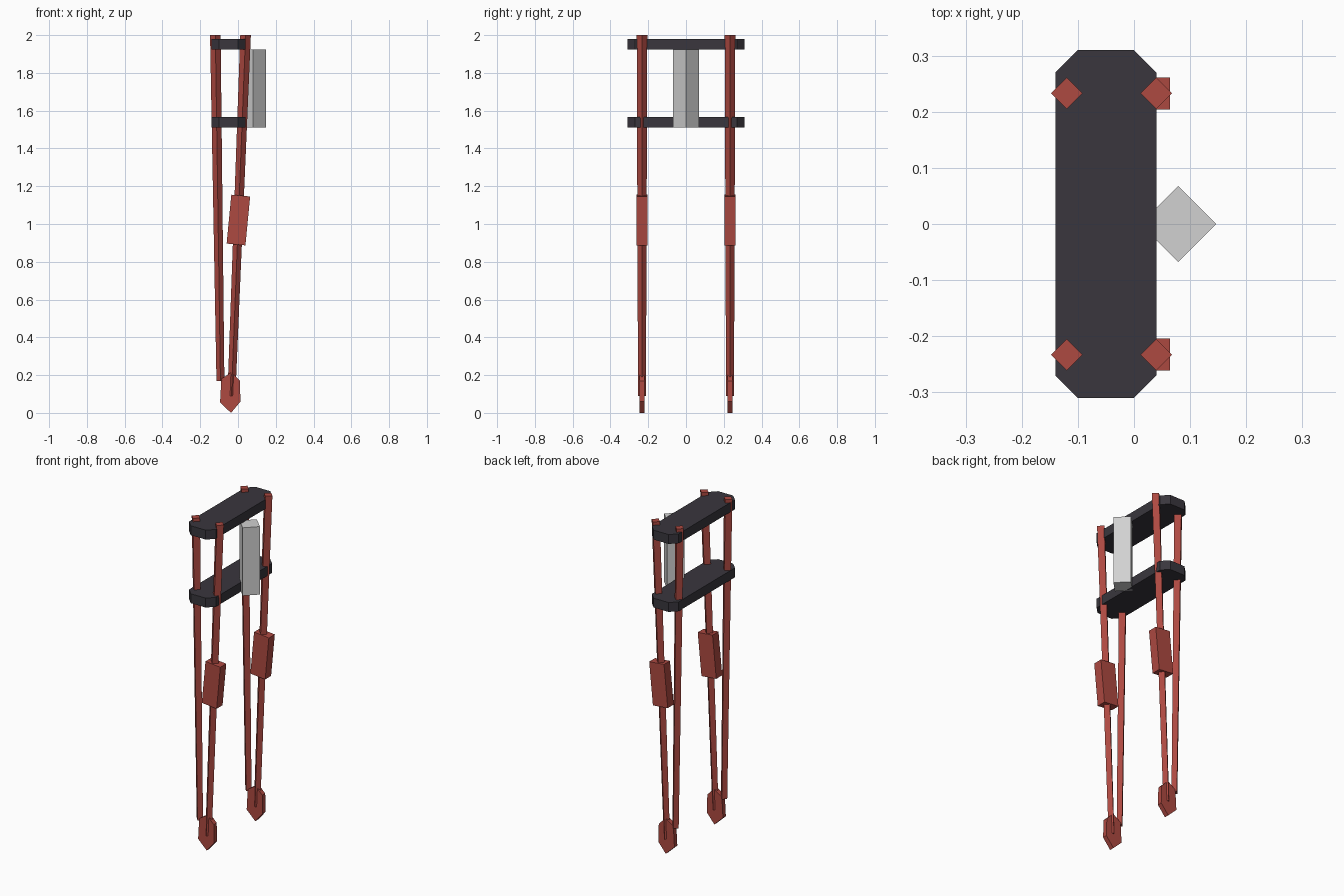
import bpy, bmesh, math

if "Cube" in bpy.data.objects:
    bpy.data.objects.remove(bpy.data.objects["Cube"])


def material(name, rgb):
    m = bpy.data.materials.new(name)
    m.diffuse_color = (*rgb, 1)
    m.use_nodes = True
    m.node_tree.nodes["Principled BSDF"].inputs["Base Color"].default_value = m.diffuse_color
    return m


RED = material("brick red", (0.42, 0.067, 0.053))
DARK = material("charcoal", (0.041, 0.037, 0.047))
GREY = material("light grey", (0.64, 0.64, 0.64))


def loft(name, bottom, top, mat):
    """Closed solid between two matching outlines."""
    bm = bmesh.new()
    a = [bm.verts.new(p) for p in bottom]
    b = [bm.verts.new(p) for p in top]
    n = len(a)
    bm.faces.new(a[::-1])
    bm.faces.new(b)
    for i in range(n):
        j = (i + 1) % n
        bm.faces.new((a[i], a[j], b[j], b[i]))
    bmesh.ops.recalc_face_normals(bm, faces=bm.faces)
    mesh = bpy.data.meshes.new(name)
    bm.to_mesh(mesh)
    bm.free()
    mesh.materials.append(mat)
    obj = bpy.data.objects.new(name, mesh)
    bpy.context.collection.objects.link(obj)
    return obj


def diamond(x, y, z, r):
    return [(x + r, y, z), (x, y + r, z), (x - r, y, z), (x, y - r, z)]


# Two chamfered crossplates
OUTLINE = [(-0.1, -0.31), (0, -0.31), (0.04, -0.27), (0.04, 0.27),
           (0, 0.31), (-0.1, 0.31), (-0.14, 0.27), (-0.14, -0.27)]
for name, z0, z1 in (("upper_plate", 1.923, 1.98), ("lower_plate", 1.51, 1.567)):
    loft(name, [(x, y, z0) for x, y in OUTLINE], [(x, y, z1) for x, y in OUTLINE], DARK)

# Square post turned by 45 degrees between the plates
loft("centre_post", diamond(0.079, 0, 1.51, 0.068), diamond(0.079, 0, 1.923, 0.068), GREY)

# Pointed foot profile in x and z
FOOT = [(-0.037, 0.0), (0.013, 0.06), (0.01, 0.17), (-0.035, 0.215),
        (-0.088, 0.18), (-0.095, 0.055)]

for side, y in (("left", -0.233), ("right", 0.233)):
    # Tapered rods
    loft(f"{side}_rear_rod", diamond(-0.093, y, 0.17, 0.021), diamond(-0.12, y, 2.0, 0.028), RED)
    loft(f"{side}_front_rod", diamond(-0.035, y, 0.09, 0.021), diamond(0.04, y, 2.0, 0.028), RED)
    # Thin foot joining the two rods
    loft(f"{side}_foot", [(x, y - 0.014, z) for x, z in FOOT],
         [(x, y + 0.014, z) for x, z in FOOT], RED)
    # Tilted block around the front rod
    rect = [(-0.05, -0.0285), (0.05, -0.0285), (0.05, 0.0285), (-0.05, 0.0285)]
    block = loft(f"{side}_block", [(a, b, -0.13) for a, b in rect],
                 [(a, b, 0.13) for a, b in rect], RED)
    block.location = (0.002, y, 1.021)
    block.rotation_euler.y = math.radians(5.5)
